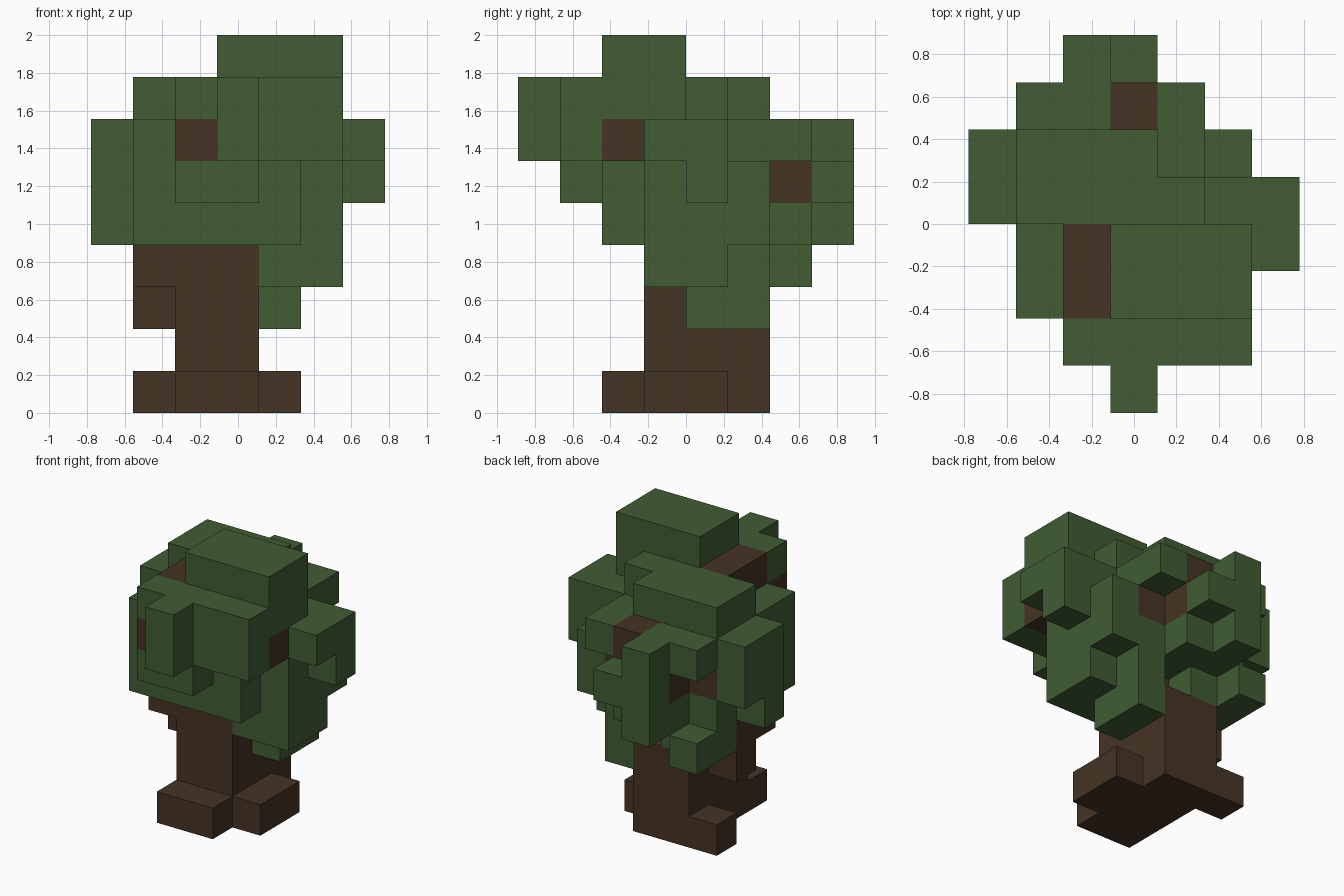
import bpy
import bmesh
import math
from mathutils import Vector

if "Cube" in bpy.data.objects:
    bpy.data.objects.remove(bpy.data.objects["Cube"], do_unlink=True)

U = 2.0 / 9.0                      # side of one cube
ORIGIN = Vector((-3.5, -4.0, 0.0))  # grid is 7 x 8 x 9 cubes


def material(name, colour):
    m = bpy.data.materials.new(name)
    m.diffuse_color = (*colour, 1)
    m.use_nodes = True
    bsdf = next(n for n in m.node_tree.nodes if n.type == 'BSDF_PRINCIPLED')
    bsdf.inputs["Base Color"].default_value = (*colour, 1)
    bsdf.inputs["Roughness"].default_value = 0.9
    return m


BARK = material("bark brown", (0.061, 0.033, 0.018))
LEAF = material("leaf green", (0.052, 0.108, 0.034))


def cells(*boxes):
    """Cubes covered by inclusive index boxes ((x0, x1), (y0, y1), (z0, z1))."""
    return {(i, j, k) for (a, b), (c, d), (e, f) in boxes
            for i in range(a, b + 1) for j in range(c, d + 1) for k in range(e, f + 1)}


# Stem with its side bulge
trunk = cells(
    ((2, 3), (3, 5), (0, 2)), ((1, 3), (3, 4), (3, 3)), ((1, 1), (4, 4), (2, 2)))

# Roots: front, left and back right
roots = cells(
    ((2, 3), (2, 2), (0, 0)), ((4, 4), (3, 4), (0, 0)), ((1, 1), (5, 5), (0, 0)))

# Branch ends showing through the leaves
branches = cells(
    ((1, 4), (5, 5), (5, 5)), ((2, 3), (6, 6), (5, 5)), ((3, 3), (6, 6), (6, 6)),
    ((5, 5), (2, 2), (6, 6)), ((2, 2), (1, 1), (6, 6)), ((2, 2), (2, 3), (7, 7)))

# Leaf crown, from the lowest clumps to the top
foliage = cells(
    ((4, 4), (4, 5), (2, 2)), ((4, 4), (3, 5), (3, 3)), ((5, 5), (3, 4), (3, 3)),
    ((1, 1), (5, 6), (3, 3)), ((2, 2), (5, 5), (3, 3)),
    ((1, 4), (2, 5), (4, 6)), ((5, 5), (3, 5), (4, 5)), ((0, 0), (4, 4), (4, 4)),
    ((2, 3), (6, 6), (4, 4)), ((2, 2), (7, 7), (4, 6)),
    ((2, 3), (1, 1), (5, 5)), ((0, 0), (4, 5), (5, 6)), ((6, 6), (4, 4), (5, 5)),
    ((3, 3), (7, 7), (5, 5)),
    ((5, 6), (3, 4), (6, 6)), ((3, 5), (1, 1), (6, 7)), ((3, 3), (0, 0), (6, 7)),
    ((1, 4), (6, 6), (6, 6)),
    ((3, 5), (2, 3), (7, 8)), ((2, 5), (1, 1), (7, 7)), ((1, 3), (4, 5), (7, 7)),
    ((4, 4), (4, 4), (7, 7))) - branches

solid = trunk | roots | branches | foliage


def build(name, part, mat):
    """Skin the outer faces of the cubes, then merge flat areas."""
    bm = bmesh.new()
    verts = {}

    def vert(p):
        key = tuple(round(c) for c in p)
        if key not in verts:
            verts[key] = bm.verts.new((Vector(key) + ORIGIN) * U)
        return verts[key]

    for cell in sorted(part):
        for axis in range(3):
            for side in (0, 1):
                near = list(cell)
                near[axis] += 2 * side - 1
                if tuple(near) in solid:
                    continue
                u, v = (axis + 1) % 3, (axis + 2) % 3
                ring = []
                for du, dv in ((0, 0), (1, 0), (1, 1), (0, 1)):
                    p = list(cell)
                    p[axis] += side
                    p[u] += du
                    p[v] += dv
                    ring.append(vert(p))
                bm.faces.new(ring if side else ring[::-1])
    bmesh.ops.dissolve_limit(bm, angle_limit=math.radians(1),
                             verts=bm.verts[:], edges=bm.edges[:])
    mesh = bpy.data.meshes.new(name)
    bm.to_mesh(mesh)
    bm.free()
    mesh.materials.append(mat)
    obj = bpy.data.objects.new(name, mesh)
    bpy.context.collection.objects.link(obj)


build("trunk", trunk, BARK)
build("roots", roots, BARK)
build("branches", branches, BARK)
build("foliage", foliage, LEAF)
